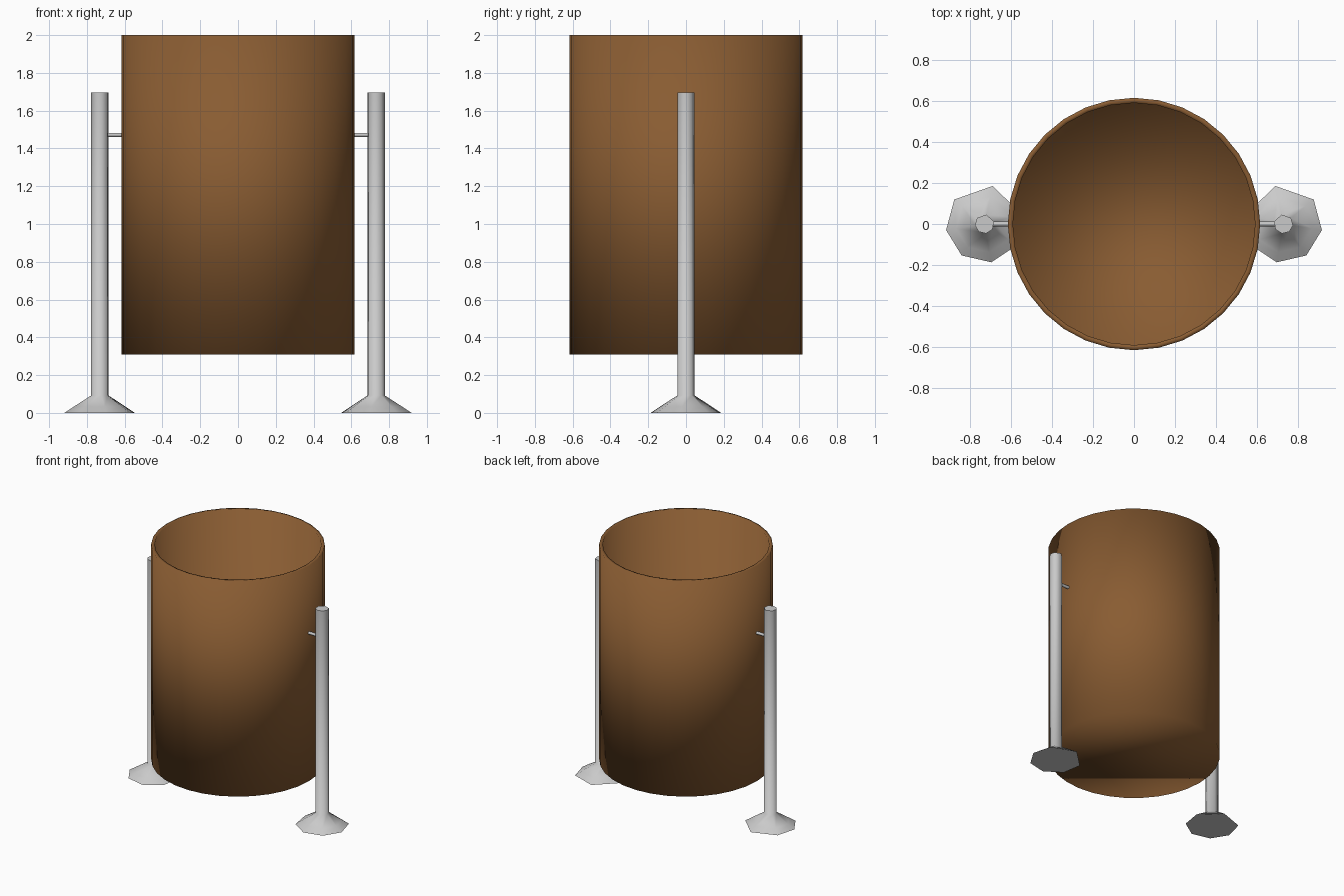
import bpy, bmesh, math

if "Cube" in bpy.data.objects:
    bpy.data.objects.remove(bpy.data.objects["Cube"])


def material(name, rgb):
    m = bpy.data.materials.new(name)
    m.diffuse_color = (*rgb, 1)
    m.use_nodes = True
    m.node_tree.nodes["Principled BSDF"].inputs["Base Color"].default_value = m.diffuse_color
    return m


BROWN = material("brown", (0.25, 0.107, 0.032))
STEEL = material("light grey", (0.59, 0.59, 0.59))


def lathe(name, profile, angles, x, mat):
    """Sweep (radius, z) points around a vertical axis at x, capping both ends."""
    bm = bmesh.new()
    rings = [[bm.verts.new((x + r * math.cos(a), r * math.sin(a), z)) for a in angles]
             for r, z in profile]
    n = len(angles)
    for lo, hi in zip(rings, rings[1:]):
        for i in range(n):
            j = (i + 1) % n
            bm.faces.new((lo[i], lo[j], hi[j], hi[i]))
    bm.faces.new(rings[0][::-1])
    bm.faces.new(rings[-1])
    bmesh.ops.recalc_face_normals(bm, faces=bm.faces)
    for f in bm.faces:
        f.smooth = True
    me = bpy.data.meshes.new(name)
    bm.to_mesh(me)
    bm.free()
    me.materials.append(mat)
    ob = bpy.data.objects.new(name, me)
    bpy.context.collection.objects.link(ob)
    return ob


# hollow bin, softly shaded over the rim and floor
circle = [2 * math.pi * i / 32 for i in range(32)]
lathe("bin", [(0.617, 0.31), (0.617, 2.0), (0.592, 2.0), (0.592, 0.335)], circle, 0, BROWN)

# posts with flared, slightly irregular seven-sided feet
post_profile = [(0.19, 0), (0.14, 0.033), (0.047, 0.092), (0.047, 1.695)]
foot = [math.radians(a) for a in (14, 78, 141, 189, 234, 280, 327)]
for side, label in ((-1, "left"), (1, "right")):
    angles = foot if side < 0 else [math.pi - a for a in reversed(foot)]
    post = lathe(label + "_post", post_profile, angles, side * 0.731, STEEL)
    bpy.context.view_layer.objects.active = post
    post.select_set(True)
    bpy.ops.object.shade_smooth_by_angle(angle=math.radians(65))
    post.select_set(False)

    # pivot pin between post and bin
    bpy.ops.mesh.primitive_cylinder_add(vertices=6, radius=0.012, depth=0.12,
                                        location=(side * 0.66, 0, 1.472),
                                        rotation=(0, math.pi / 2, 0))
    pin = bpy.context.object
    pin.name = label + "_pin"
    pin.data.materials.append(STEEL)
    bpy.ops.object.shade_smooth_by_angle(angle=math.radians(65))
    pin.select_set(False)
